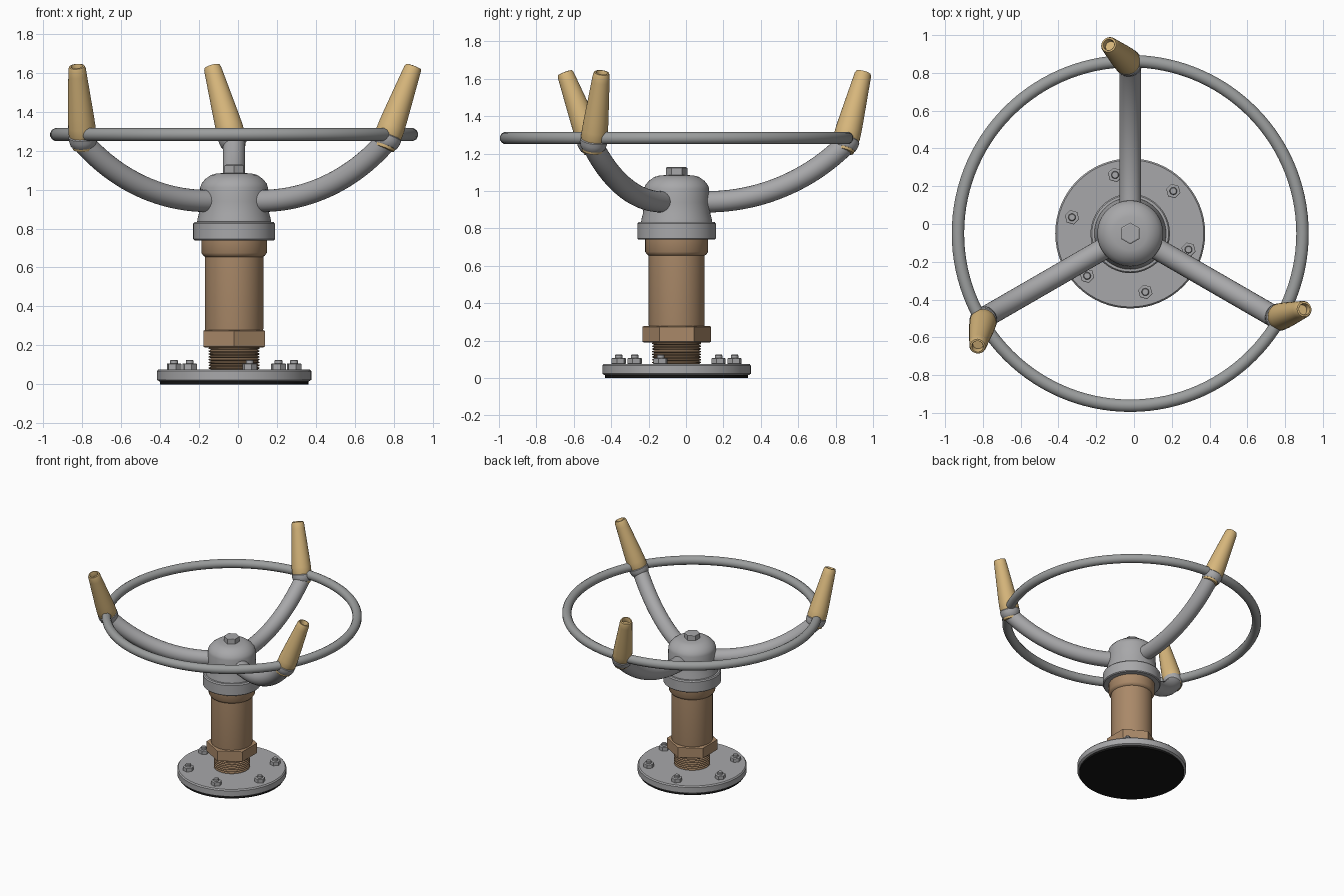
import bpy, bmesh, math
from mathutils import Vector, Matrix

cube = bpy.data.objects.get("Cube")
if cube:
    bpy.data.objects.remove(cube)

AXIS = Vector((-0.02, -0.05, 0))


def material(name, color):
    m = bpy.data.materials.new(name)
    m.use_nodes = True
    m.diffuse_color = (*color, 1)
    bsdf = next(n for n in m.node_tree.nodes if n.type == 'BSDF_PRINCIPLED')
    bsdf.inputs["Base Color"].default_value = (*color, 1)
    return m


STEEL = material("steel grey", (0.39, 0.39, 0.40))
RING = material("ring grey", (0.33, 0.34, 0.34))
BRONZE = material("bronze brown", (0.40, 0.25, 0.14))
TAN = material("handle tan", (0.68, 0.47, 0.20))
RUBBER = material("rubber black", (0.008, 0.008, 0.008))


def finish(name, bm, mat, matrix, angle=35):
    bmesh.ops.recalc_face_normals(bm, faces=bm.faces)
    mesh = bpy.data.meshes.new(name)
    bm.to_mesh(mesh)
    bm.free()
    mesh.materials.append(mat)
    mesh.transform(matrix)
    obj = bpy.data.objects.new(name, mesh)
    bpy.context.collection.objects.link(obj)
    bpy.ops.object.select_all(action='DESELECT')
    obj.select_set(True)
    bpy.context.view_layer.objects.active = obj
    bpy.ops.object.shade_smooth_by_angle(angle=math.radians(angle))
    return obj


def skin(bm, rings, closed=False):
    """Bridge consecutive vertex rings, capping open ends."""
    n = len(rings[0])
    pairs = list(zip(rings, rings[1:])) + ([(rings[-1], rings[0])] if closed else [])
    for a, b in pairs:
        for i in range(n):
            bm.faces.new((a[i], a[(i + 1) % n], b[(i + 1) % n], b[i]))
    if not closed:
        bm.faces.new(rings[0])
        bm.faces.new(rings[-1])


def lathe(name, profile, mat, matrix=None, sides=64, turn=0, angle=35):
    """Spin (radius, height) points round the local z axis."""
    bm = bmesh.new()
    rings = []
    for r, z in profile:
        rings.append([bm.verts.new((r * math.cos(turn + math.tau * i / sides),
                                    r * math.sin(turn + math.tau * i / sides), z))
                      for i in range(sides)])
    skin(bm, rings)
    return finish(name, bm, mat, matrix or Matrix.Translation(AXIS), angle)


def hexagon(name, r, z0, z1, mat, matrix=None, turn=math.pi / 6, bevel=0.008):
    profile = [(r - bevel, z0), (r, z0 + bevel / 2), (r, z1 - bevel / 2), (r - bevel, z1)]
    return lathe(name, profile, mat, matrix, 6, turn, 5)


# Base flange with rubber pad
lathe("base_pad", [(0.382, 0), (0.382, 0.016)], RUBBER)
lathe("base_flange", [(0.385, 0.015), (0.397, 0.023), (0.397, 0.067), (0.389, 0.076)], STEEL)

# Flange bolts
for i in range(6):
    a = math.radians(-15.5 + 60 * i)
    spot = Matrix.Translation(AXIS + Vector((math.cos(a), math.sin(a), 0)) * 0.32)
    hexagon("flange_nut", 0.039, 0.074, 0.107, STEEL, spot, a, 0.005)
    lathe("flange_stud", [(0.02, 0.1), (0.02, 0.121), (0.016, 0.126)], STEEL, spot, 16)

# Threaded pipe
thread = [(0.12, 0.07)]
for i in range(8):
    z = 0.076 + i * 0.0145
    thread += [(0.119, z), (0.131, z + 0.005), (0.131, z + 0.009)]
lathe("threaded_pipe", thread + [(0.119, 0.2)], BRONZE, angle=20)

# Hex nut and column
hexagon("column_nut", 0.183, 0.19, 0.278, BRONZE)
lathe("column", [(0.147, 0.27), (0.15, 0.285), (0.15, 0.655), (0.158, 0.66),
                 (0.168, 0.675), (0.168, 0.75)], BRONZE)

# Hub collar, dome and top bolt
lathe("hub_collar", [(0.204, 0.74), (0.21, 0.746), (0.21, 0.825), (0.203, 0.834),
                     (0.18, 0.836)], STEEL)
lathe("hub_dome", [(0.19, 0.832), (0.188, 0.85), (0.18, 0.88), (0.175, 0.94),
                   (0.174, 1.01), (0.168, 1.03), (0.15, 1.053), (0.12, 1.075),
                   (0.09, 1.083), (0.04, 1.086)], STEEL)
hexagon("hub_bolt", 0.057, 1.075, 1.128, STEEL)

# Steering ring
bm = bmesh.new()
loops = []
for i in range(120):
    a = math.tau * i / 120
    loop = []
    for j in range(12):
        b = math.tau * (j + 0.5) / 12
        r = 0.912 + 0.034 * math.cos(b)
        loop.append(bm.verts.new((r * math.cos(a), r * math.sin(a), 1.283 + 0.034 * math.sin(b))))
    loops.append(loop)
skin(bm, loops, closed=True)
finish("ring", bm, RING, Matrix.Translation(AXIS))

# Three curved arms with tilted handles
CURVE = 1.05
for k in range(3):
    spoke = Matrix.Translation(AXIS) @ Matrix.Rotation(math.radians(90 + 120 * k), 4, 'Z')

    # Arm sweeps outward and upward along an arc
    bm = bmesh.new()
    loops = []
    for i in range(21):
        t = math.radians(44.5) * i / 20
        centre = Vector((0.16 + CURVE * math.sin(t), 0, 0.942 + CURVE * (1 - math.cos(t))))
        up = Vector((-math.sin(t), 0, math.cos(t)))
        loops.append([bm.verts.new(centre + 0.057 * (up * math.cos(b) + Vector((0, math.sin(b), 0))))
                      for b in (math.tau * j / 24 for j in range(24))])
    skin(bm, loops)
    finish("arm", bm, STEEL, spoke, 50)

    # Handle leans outward and sideways
    lean = Vector((0.11, 0.12, 0.425))
    tilt = spoke @ Matrix.Translation((0.89, -0.005, 1.213)) @ lean.to_track_quat('Z', 'Y').to_matrix().to_4x4()
    lathe("handle_foot", [(0.045, -0.004), (0.056, 0.0), (0.06, 0.02)], TAN, tilt, 32)
    lathe("handle_socket", [(0.06, 0.014), (0.066, 0.02), (0.072, 0.045), (0.073, 0.065),
                            (0.066, 0.072)], STEEL, tilt, 32)
    lathe("handle_grip", [(0.067, 0.065), (0.071, 0.08), (0.07, 0.12), (0.066, 0.18),
                          (0.057, 0.29), (0.048, 0.4), (0.045, 0.437), (0.04, 0.449),
                          (0.031, 0.451), (0.028, 0.445), (0.028, 0.41)], TAN, tilt, 32)
